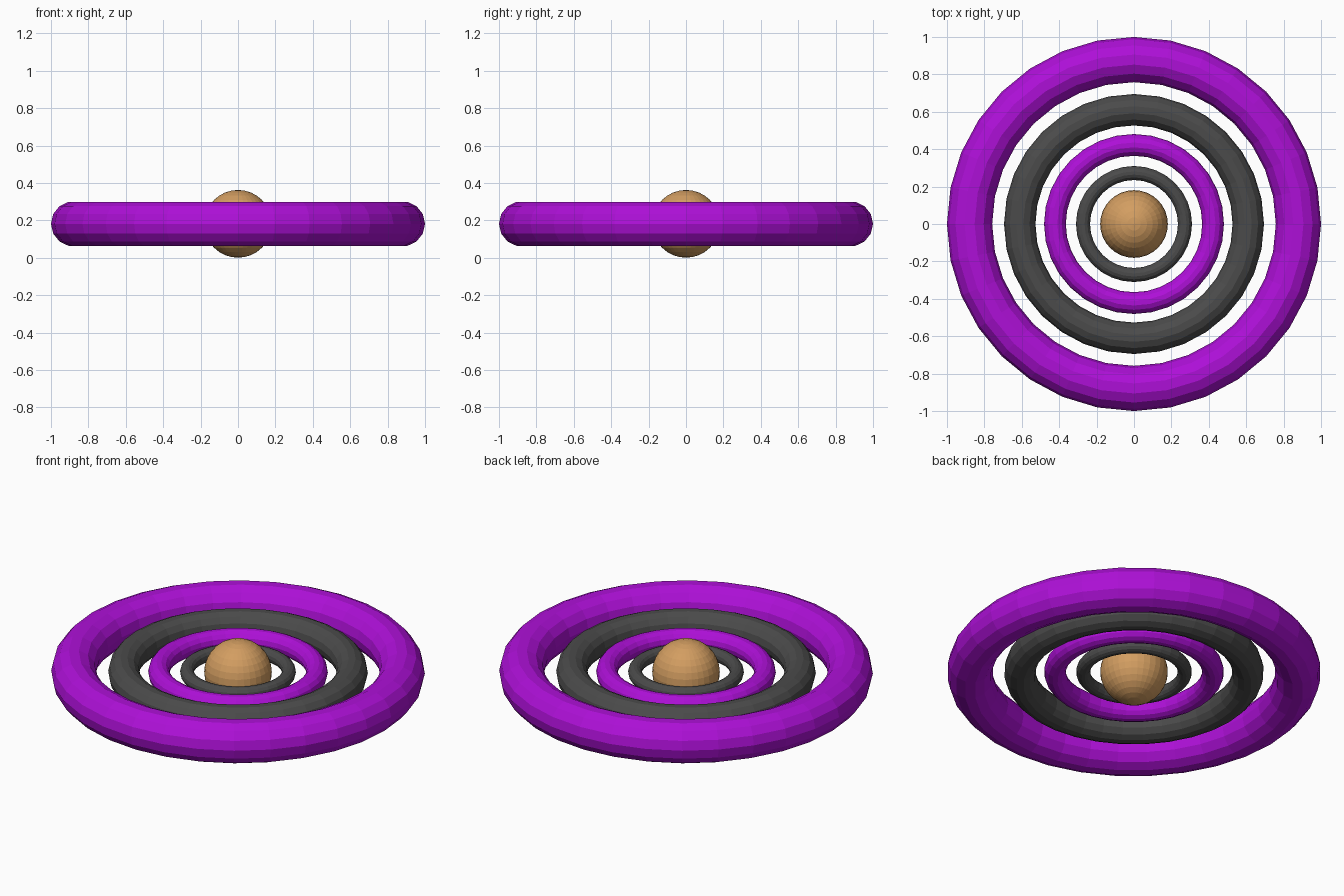
import bpy

if "Cube" in bpy.data.objects:
    bpy.data.objects.remove(bpy.data.objects["Cube"])


def material(name, color):
    m = bpy.data.materials.new(name)
    m.diffuse_color = (*color, 1)
    m.use_nodes = True
    m.node_tree.nodes["Principled BSDF"].inputs["Base Color"].default_value = m.diffuse_color
    return m


purple = material("purple", (0.42, 0.005, 0.68))
dark = material("dark_grey", (0.07, 0.07, 0.07))
tan = material("tan", (0.65, 0.34, 0.12))
CENTER_Z = 0.182

# Concentric rings: same torus proportions at shrinking sizes
rings = [("outer_ring", 1.0, purple), ("second_ring", 0.695, dark),
         ("third_ring", 0.481, purple), ("inner_ring", 0.31, dark)]
for name, outer, mat in rings:
    major = outer / 1.1375
    bpy.ops.mesh.primitive_torus_add(
        major_radius=major, minor_radius=outer - major,
        major_segments=32, minor_segments=14, location=(0, 0, CENTER_Z))
    ring = bpy.context.object
    ring.name = name
    ring.data.materials.append(mat)

# Central ball
bpy.ops.mesh.primitive_uv_sphere_add(
    segments=32, ring_count=16, radius=0.181, location=(0, 0, CENTER_Z))
ball = bpy.context.object
ball.name = "center_ball"
ball.data.materials.append(tan)
